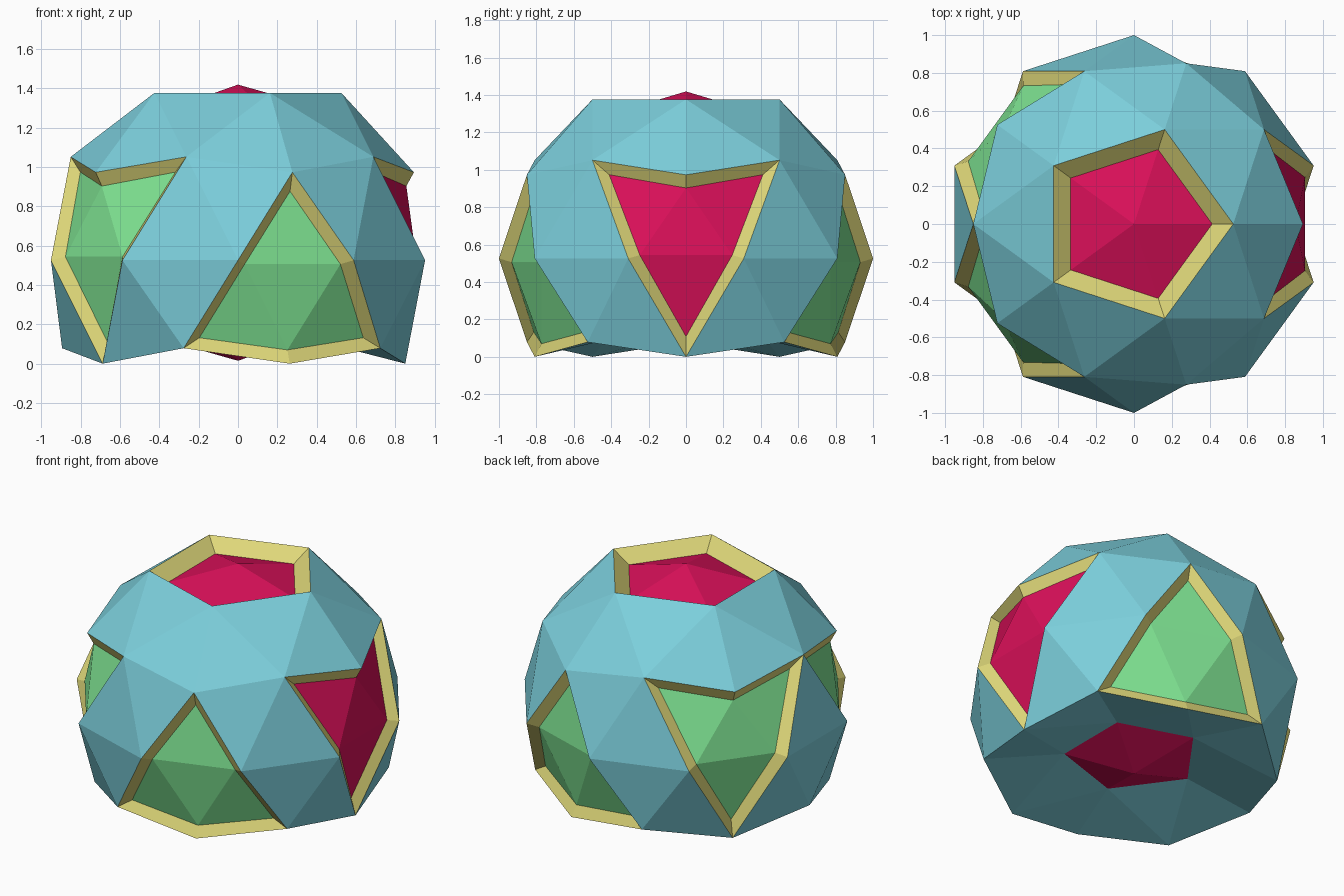
import bpy, bmesh
from math import sin, cos, radians
from mathutils import Vector

if "Cube" in bpy.data.objects:
    bpy.data.objects.remove(bpy.data.objects["Cube"])

LIFT = Vector((0, 0, 0.5257))      # sphere centre height


def material(name, rgb):
    m = bpy.data.materials.new(name)
    m.diffuse_color = (*rgb, 1)
    m.use_nodes = True
    m.node_tree.nodes["Principled BSDF"].inputs["Base Color"].default_value = m.diffuse_color
    return m


BLUE = material("shell_blue", (0.20, 0.62, 0.71))
SAND = material("frame_sand", (0.73, 0.68, 0.19))
RED = material("panel_red", (0.70, 0.005, 0.10))
GREEN = material("panel_green", (0.22, 0.80, 0.30))


def make(name, verts, faces, mat):
    me = bpy.data.meshes.new(name)
    me.from_pydata([v + LIFT for v in verts], [], faces)
    me.materials.append(mat)
    ob = bpy.data.objects.new(name, me)
    bpy.context.collection.objects.link(ob)
    return ob


def polar(r, a, z):
    return Vector((r * cos(radians(a)), r * sin(radians(a)), z))


def turned(points, a):
    c, s = cos(radians(a)), sin(radians(a))
    return [Vector((x * c - y * s, x * s + y * c, z)) for x, y, z in points]


# Faceted sphere that everything is cut from
bm = bmesh.new()
bmesh.ops.create_icosphere(bm, subdivisions=2, radius=1)
removed = set()


def find(p):
    return min(bm.verts, key=lambda v: (v.co - p).length)


def recess(name, outer, inner, mat, centre=None, frame=True):
    """Sink the sphere faces inside a rim; sand-coloured walls join rim and panel."""
    n = len(outer)
    rim = [find(p) for p in outer]
    index = {v: i for i, v in enumerate(rim)}
    pts = list(inner)
    if centre:
        index[find(centre.normalized())] = n
        pts.append(centre)
    inside = [f for f in bm.faces if all(v in index for v in f.verts)]
    removed.update(inside)
    make(name + "_panel", pts, [[index[v] for v in f.verts] for f in inside], mat)
    if frame:
        quads = [(i, (i + 1) % n, n + (i + 1) % n, n + i) for i in range(n)]
        make(name + "_frame", [v.co.copy() for v in rim] + list(inner), quads, SAND)
    return rim


# Top pentagon recess
recess("top", [polar(0.526, 72 * k, 0.851) for k in range(5)],
       [polar(0.414, 72 * k, 0.775) for k in range(5)], RED, Vector((0, 0, 0.893)))

# Arrow-shaped recesses: one red on the right, two green on the left
kite_rim = [polar(0.894, 0, 0.447), polar(0.851, -36, 0.526), polar(1, -18, 0),
            polar(0.851, 0, -0.526), polar(1, 18, 0), polar(0.851, 36, 0.526)]
kite_in = [(0.856, 0, 0.377), (0.692, -0.411, 0.448), (0.905, -0.247, 0.018),
           (0.82, 0, -0.417), (0.905, 0.247, 0.018), (0.692, 0.411, 0.448)]
for name, a, mat in (("right_arrow", 0, RED), ("front_left_arrow", -144, GREEN),
                     ("back_left_arrow", 144, GREEN)):
    recess(name, turned(kite_rim, a), turned(kite_in, a), mat)

# Triangular recesses at front and back
tri_rim = [polar(0.894, 0, 0.447), polar(1, -18, 0), polar(0.894, -36, -0.447),
           polar(0.851, 0, -0.526), polar(0.894, 36, -0.447), polar(1, 18, 0)]
tri_in = [(0.856, 0, 0.351), (0.897, -0.256, -0.02), (0.713, -0.438, -0.394),
          (0.813, 0, -0.456), (0.713, 0.438, -0.394), (0.897, 0.256, -0.02)]
for name, a in (("front_triangle", -72), ("back_triangle", 72)):
    recess(name, turned(tri_rim, a), turned(tri_in, a), GREEN)

# Bottom: pentagon pushed up into the sphere, shell follows it
low_in = [polar(0.414, 36 + 72 * k, -0.393) for k in range(5)]
low_rim = recess("bottom", [polar(0.526, 36 + 72 * k, -0.851) for k in range(5)],
                 low_in, RED, Vector((0, 0, -0.511)), frame=False)
for v, p in zip(low_rim, low_in):
    v.co = p

# Remaining blue shell
bmesh.ops.delete(bm, geom=list(removed), context='FACES')
bmesh.ops.translate(bm, verts=bm.verts[:], vec=LIFT)
shell = make("shell", [], [], BLUE)
bm.to_mesh(shell.data)
bm.free()
